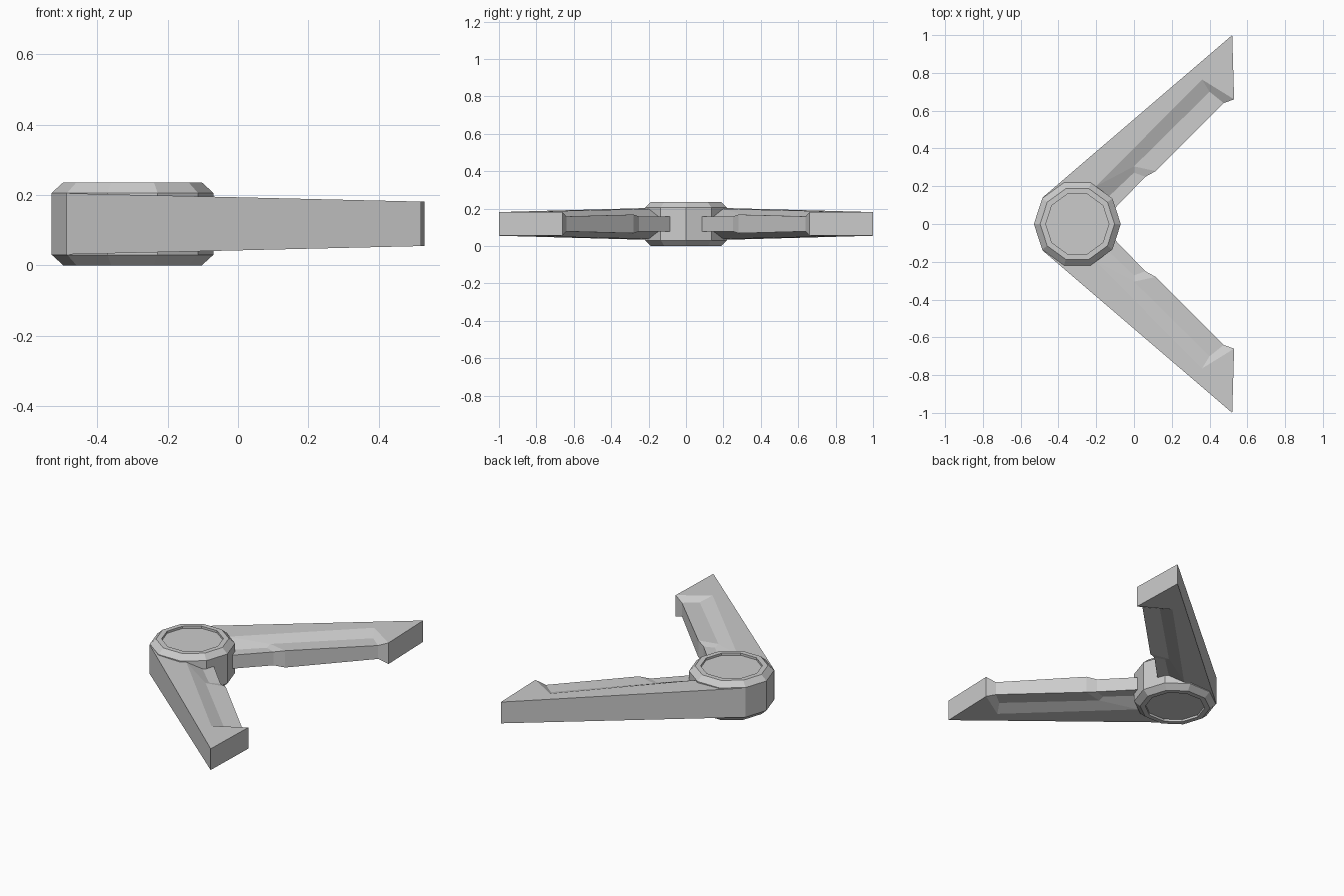
import bpy
import bmesh
import math

cube = bpy.data.objects.get("Cube")
if cube:
    bpy.data.objects.remove(cube, do_unlink=True)

MID_Z = 0.118
HUB_X = -0.30

metal = bpy.data.materials.new("plain grey")
metal.use_nodes = True
GREY = (0.6, 0.6, 0.6, 1)
metal.diffuse_color = GREY
metal.node_tree.nodes["Principled BSDF"].inputs["Base Color"].default_value = GREY


def finish(bm, name):
    bmesh.ops.recalc_face_normals(bm, faces=bm.faces)
    mesh = bpy.data.meshes.new(name)
    bm.to_mesh(mesh)
    bm.free()
    mesh.materials.append(metal)
    obj = bpy.data.objects.new(name, mesh)
    bpy.context.collection.objects.link(obj)
    return obj


# Ten-sided pivot hub with bevelled caps and shallow recesses
def make_hub(sides=10):
    half = [(0.167, 0.105), (0.167, 0.118), (0.197, 0.118), (0.23, 0.088)]
    profile = half + [(r, -z) for r, z in reversed(half)]
    bm = bmesh.new()
    rings = []
    for r, z in profile:
        angles = [math.tau * i / sides for i in range(sides)]
        rings.append([bm.verts.new((HUB_X + r * math.cos(a), r * math.sin(a), MID_Z + z))
                      for a in angles])
    for low, high in zip(rings, rings[1:]):
        for i in range(sides):
            j = (i + 1) % sides
            bm.faces.new((low[i], low[j], high[j], high[i]))
    bm.faces.new(rings[0])
    bm.faces.new(rings[-1])
    return finish(bm, "pivot_hub")


# Tapered arm: full-height outer plate, sloped ridge, thin inner shelf
def full_height(x):
    return 0.087 - 0.0235 * (x + 0.49)


def make_arm(name, side):
    plate = {"root": (-0.488, 0.137), "tip": (0.52, 1.0), "toe": (0.53, 0.66),
             "ridge_end": (0.36, 0.765), "ridge_root": (-0.20, 0.20)}
    shelf = {"shelf_end": (0.40, 0.70, 0.04), "heel": (0.475, 0.64, 0.04),
             "step_in": (0.0, 0.305, 0.05), "step_out": (0.115, 0.28, 0.05),
             "neck_in": (0.0, 0.272, 0.04), "neck_out": (0.06, 0.25, 0.04),
             "neck_root_in": (-0.15, 0.13, 0.04), "neck_root": (-0.10, 0.085, 0.04)}
    points = {k: (x, y, full_height(x)) for k, (x, y) in plate.items()}
    points.update(shelf)
    panels = ["root ridge_root ridge_end toe tip",
              "ridge_root step_in shelf_end ridge_end",
              "ridge_root neck_root_in neck_in step_in",
              "ridge_end shelf_end heel toe",
              "shelf_end step_in step_out heel",
              "step_in neck_in neck_out step_out",
              "neck_in neck_root_in neck_root neck_out"]
    outline = ("root tip toe heel step_out neck_out "
               "neck_root neck_root_in ridge_root").split()
    bm = bmesh.new()
    top, bottom = [{k: bm.verts.new((x, side * y, MID_Z + s * h))
                    for k, (x, y, h) in points.items()} for s in (1, -1)]
    for layer in (top, bottom):
        for panel in panels:
            bm.faces.new([layer[k] for k in panel.split()])
    for a, b in zip(outline, outline[1:] + outline[:1]):
        bm.faces.new((top[a], top[b], bottom[b], bottom[a]))
    return finish(bm, name)


make_hub()
make_arm("back_arm", 1)
make_arm("front_arm", -1)
